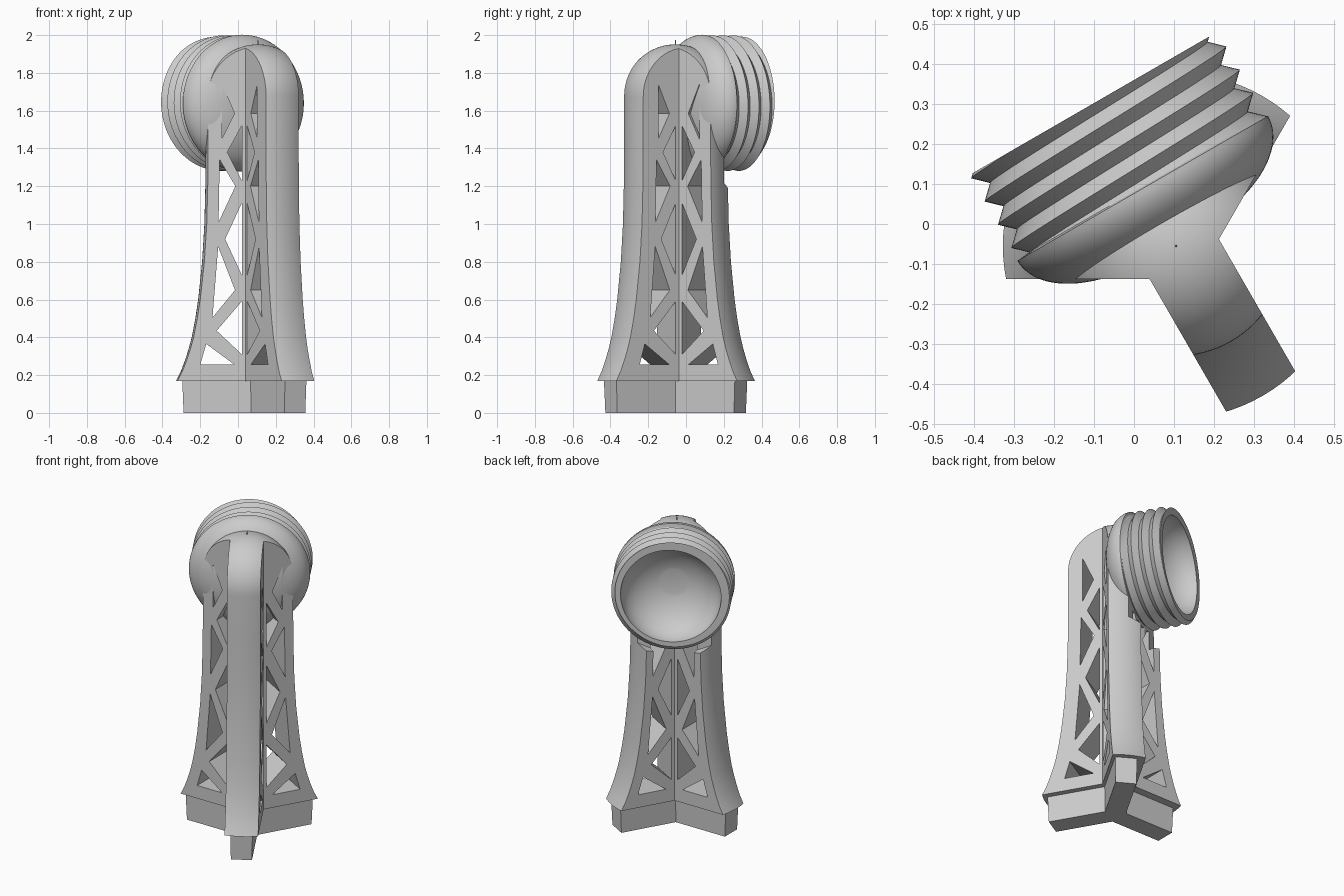
import bpy, bmesh, math
from mathutils import Matrix, Vector

if "Cube" in bpy.data.objects:
    bpy.data.objects.remove(bpy.data.objects["Cube"], do_unlink=True)

grey = bpy.data.materials.new("plain_grey")
grey.use_nodes = True
grey.diffuse_color = (0.6, 0.6, 0.6, 1)
grey.node_tree.nodes["Principled BSDF"].inputs["Base Color"].default_value = (0.6, 0.6, 0.6, 1)

AXIS = Vector((0.105, -0.055, 0))        # axis of the flared outline
FINS = Vector((0.097, -0.038, 0))        # where the three fins meet
ANGLES = [math.radians(a) for a in (60, 180, 300)]
HEAD_Z = 1.64
OUT = Vector((-0.5, math.sqrt(0.75), 0))     # the way the cup opens
SIDE = Vector((math.sqrt(0.75), 0.5, 0))
HEAD_BASE = SIDE * AXIS.dot(SIDE) + Vector((0, 0, HEAD_Z))


def finish(name, bm):
    bmesh.ops.remove_doubles(bm, verts=bm.verts, dist=1e-5)
    bmesh.ops.recalc_face_normals(bm, faces=bm.faces)
    mesh = bpy.data.meshes.new(name)
    bm.to_mesh(mesh)
    bm.free()
    obj = bpy.data.objects.new(name, mesh)
    bpy.context.collection.objects.link(obj)
    mesh.materials.append(grey)
    return obj


def smooth(obj):
    bpy.ops.object.select_all(action='DESELECT')
    obj.select_set(True)
    bpy.context.view_layer.objects.active = obj
    bpy.ops.object.shade_smooth_by_angle(angle=math.radians(25))


def cut(obj, cutter, operation):
    cutter.hide_render = True
    mod = obj.modifiers.new("cut", 'BOOLEAN')
    mod.operation, mod.object, mod.solver = operation, cutter, 'EXACT'
    bpy.context.view_layer.objects.active = obj
    bpy.ops.object.modifier_apply(modifier=mod.name)
    bpy.data.objects.remove(cutter, do_unlink=True)


def skin(name, rows, place, n=96):
    """Sweep rows round an axis; each row maps an angle to (height, radius)."""
    bm = bmesh.new()
    grid = []
    for row in rows:
        ring = []
        for i in range(n + 1):
            t = 2 * math.pi * i / n
            h, r = row(t)
            ring.append(bm.verts.new(place(r * math.cos(t), r * math.sin(t), h)))
        grid.append(ring)
    for a, b in zip(grid, grid[1:]):
        for i in range(n):
            bm.faces.new((a[i], a[i + 1], b[i + 1], b[i]))
    return finish(name, bm)


def fixed(points):
    return [lambda t, p=p: p for p in points]


def upright(x, y, h):
    return AXIS + Vector((x, y, h))


def sideways(x, y, h):
    return HEAD_BASE + SIDE * x + Vector((0, 0, y)) + OUT * h


def star(name, centre, levels):
    """Three-armed prism; levels are (z, arm length, half width)."""
    bm = bmesh.new()
    loops = []
    for z, length, w in levels:
        loop = []
        for a in ANGLES:
            u = Vector((math.cos(a), math.sin(a), 0))
            v = Vector((-u.y, u.x, 0))
            for along, across in ((length, -w), (length, w), (w / math.sqrt(3), w)):
                loop.append(bm.verts.new(centre + u * along + v * across + Vector((0, 0, z))))
        loops.append(loop)
    low, high = loops
    bm.faces.new(low)
    bm.faces.new(high)
    for i in range(len(low)):
        j = (i + 1) % len(low)
        bm.faces.new((low[i], low[j], high[j], high[i]))
    return finish(name, bm)


# Tower: flared, domed outline trimmed to three fins
DOME, R = 1.675, 0.276
outline = [(0.17, 0), (0.17, 0.433), (0.22, 0.408), (0.28, 0.385), (0.34, 0.366),
           (0.4, 0.35), (0.5, 0.331), (0.6, 0.316), (0.8, 0.295), (1.0, 0.283),
           (1.2, 0.278), (1.4, R)]
outline += [(DOME + R * math.sin(t), R * math.cos(t))
            for t in (math.pi / 2 * i / 20 for i in range(20))] + [(DOME + R, 0)]
tower = skin("tower_fins", fixed(outline), upright)
cut(tower, star("fin_shape", FINS, [(0, 0.7, 0.1), (2.2, 0.7, 0.1)]), 'INTERSECT')

# Truss openings through every fin, as (distance from centre, height)
IN = 0.077
holes = [((0.297, 0.255), (0.265, 0.365), (0.115, 0.255)),
         ((IN, 0.31), (IN, 0.59), (0.21, 0.435)),
         ((0.232, 0.505), (0.202, 0.88), (0.113, 0.65)),
         ((IN, 0.73), (IN, 1.11), (0.165, 0.92)),
         ((0.2, 1.01), (0.194, 1.34), (0.111, 1.2)),
         ((IN, 1.23), (IN, 1.52), (0.154, 1.38)),
         ((0.183, 1.45), (0.183, 1.74), (0.115, 1.585))]
bm = bmesh.new()
for a in ANGLES:
    u = Vector((math.cos(a), math.sin(a), 0))
    v = Vector((-u.y, u.x, 0))
    for hole in holes:
        near, far = [[bm.verts.new(FINS + u * d + v * s + Vector((0, 0, z))) for d, z in hole]
                     for s in (-0.105, 0.105)]
        bm.faces.new(near)
        bm.faces.new(far)
        for i in range(3):
            j = (i + 1) % 3
            bm.faces.new((near[i], near[j], far[j], far[i]))
cut(tower, finish("truss_openings", bm), 'DIFFERENCE')

# Clearance behind the threaded cup
room = skin("cup_clearance", fixed([(0.068, 0), (0.068, 0.48), (0.7, 0.48), (0.7, 0)]), sideways)
cut(tower, room, 'DIFFERENCE')
smooth(tower)

# Pedestal under the fins
star("pedestal", AXIS, [(0, 0.393, 0.063), (0.172, 0.4, 0.066)])

# Head: rounded back, helical thread, hollow bowl
START, END, PITCH, PEAK = 0.07, 0.312, 0.067, 0.269


def thread_row(k):
    def row(t):
        turn = t / (2 * math.pi)
        d = min(max(PEAK + PITCH * (k / 2 - turn), START), END)
        phase = (d - PEAK) / PITCH + turn
        return d, 0.359 - 0.07 * abs(phase - round(phase))
    return row


back = []
for i in range(25):
    t = math.pi / 2 * (1 - i / 24)
    back.append((0.066 - 0.165 * math.sin(t), 0.362 * max(math.cos(t), 0) ** 0.8 if i else 0))
bowl = []
for i in range(21):
    t = math.acos(0.08 / 0.3) * i / 20
    bowl.append((END - 0.215 * math.sin(t), 0.3 * math.cos(t)))
bowl.append((bowl[-1][0], 0))
rows = fixed(back) + [thread_row(k) for k in range(-6, 6)] + fixed(bowl)
smooth(skin("threaded_cup", rows, sideways))

# Tiny point on top of the dome
skin("top_point", fixed([(1.93, 0), (1.93, 0.004), (1.975, 0.002), (1.975, 0)]), upright, 8)
